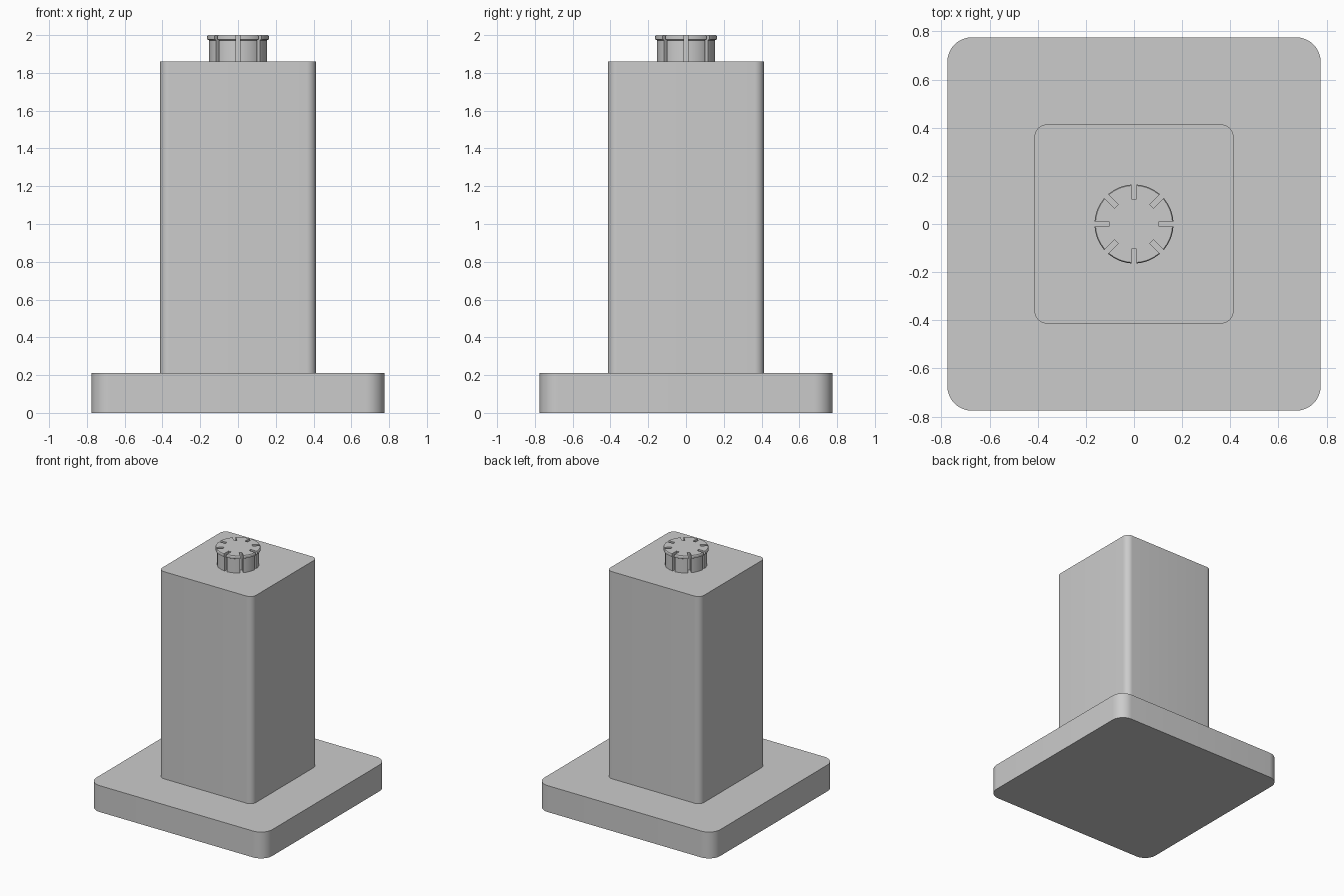
import bpy, bmesh
from math import sin, cos, pi, asin

cube = bpy.data.objects.get("Cube")
if cube:
    bpy.data.objects.remove(cube, do_unlink=True)

grey = bpy.data.materials.new("light_grey")
grey.use_nodes = True
grey.diffuse_color = (0.6, 0.6, 0.6, 1)
grey.node_tree.nodes["Principled BSDF"].inputs["Base Color"].default_value = (0.6, 0.6, 0.6, 1)


def loft(name, layers):
    """Closed solid through matching outlines, given as (height, points)."""
    bm = bmesh.new()
    rings = [[bm.verts.new((x, y, z)) for x, y in pts] for z, pts in layers]
    n = len(rings[0])
    for low, high in zip(rings, rings[1:]):
        for i in range(n):
            j = (i + 1) % n
            bm.faces.new((low[i], low[j], high[j], high[i]))
    bm.faces.new(rings[0][::-1])
    bm.faces.new(rings[-1])
    mesh = bpy.data.meshes.new(name)
    bm.to_mesh(mesh)
    bm.free()
    mesh.materials.append(grey)
    obj = bpy.data.objects.new(name, mesh)
    bpy.context.collection.objects.link(obj)
    bpy.ops.object.select_all(action='DESELECT')
    obj.select_set(True)
    bpy.context.view_layer.objects.active = obj
    bpy.ops.object.shade_smooth_by_angle(angle=pi / 6)
    return obj


def rounded_square(half, radius, steps=10):
    c = half - radius
    pts = []
    for q, (sx, sy) in enumerate([(1, 1), (-1, 1), (-1, -1), (1, -1)]):
        for k in range(steps + 1):
            a = (q + k / steps) * pi / 2
            pts.append((sx * c + radius * cos(a), sy * c + radius * sin(a)))
    return pts


def slotted_circle(radius, floor=0.104, half_slot=0.011, slots=8, steps=8):
    pts = []
    for s in range(slots):
        t = s * 2 * pi / slots
        # slot floor, then the arc up to the next slot
        for side in (-half_slot, half_slot):
            pts.append((floor * cos(t) - side * sin(t), floor * sin(t) + side * cos(t)))
        gap = asin(half_slot / radius)
        for k in range(steps + 1):
            a = t + gap + (2 * pi / slots - 2 * gap) * k / steps
            pts.append((radius * cos(a), radius * sin(a)))
    return pts


# Base plate and column
for name, half, radius, bottom, top in [("base_plate", 0.775, 0.1, 0, 0.21),
                                        ("column", 0.413, 0.05, 0.21, 1.86)]:
    outline = rounded_square(half, radius)
    loft(name, [(bottom, outline), (top, outline)])

# Slotted knob with a thin rim
knob_profile = [(1.86, 0.153), (1.972, 0.153), (1.978, 0.164), (1.994, 0.164), (2.0, 0.16)]
loft("slotted_knob", [(z, slotted_circle(r)) for z, r in knob_profile])
